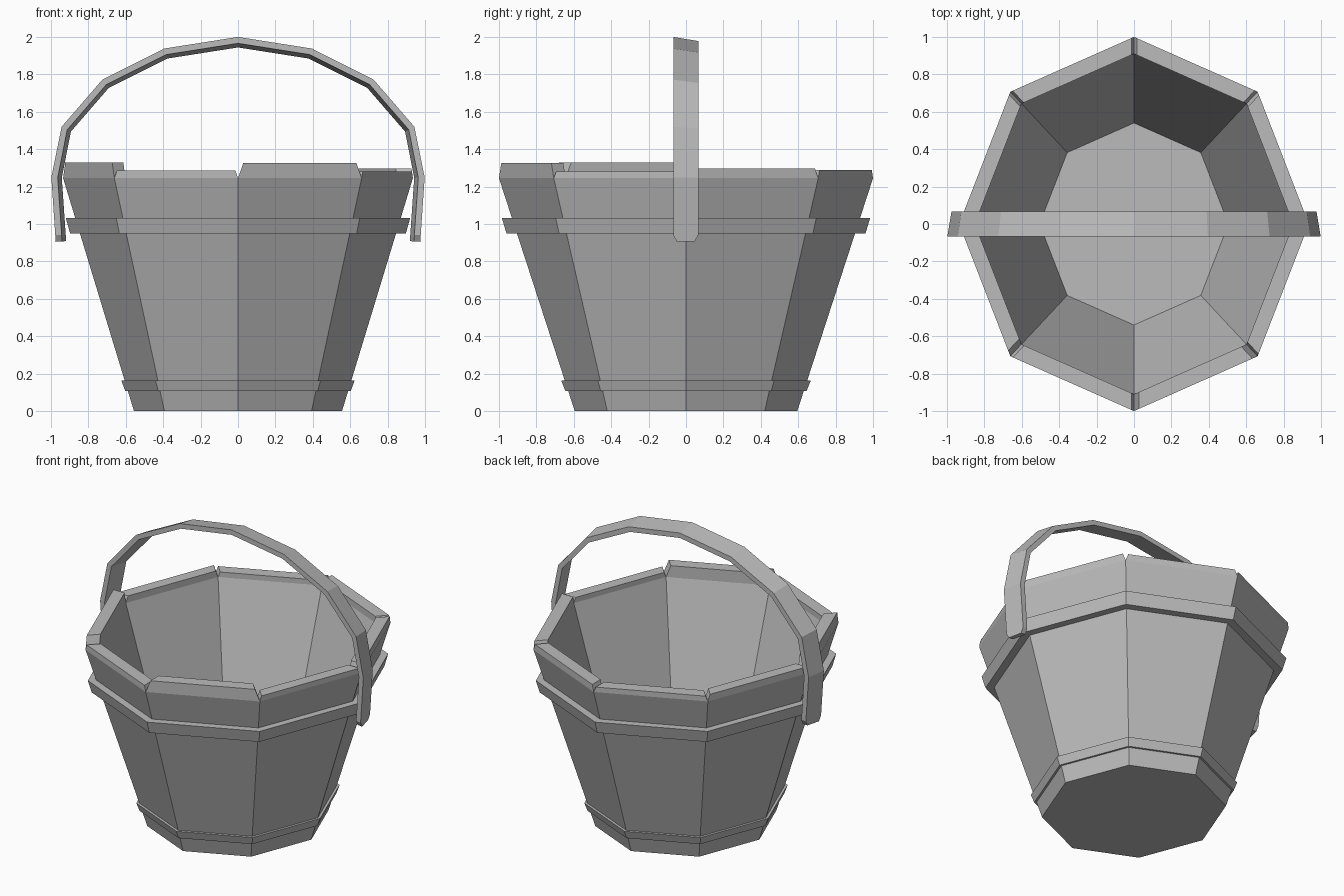
import bpy
import bmesh
from math import cos, sin, pi
from mathutils import Vector

cube = bpy.data.objects.get("Cube")
if cube:
    bpy.data.objects.remove(cube, do_unlink=True)

SIDES = 8
SQUASH = 0.935   # the bucket is slightly narrower across x

grey = bpy.data.materials.new("plain grey")
grey.use_nodes = True
grey.diffuse_color = (0.5, 0.5, 0.5, 1)
bsdf = next(n for n in grey.node_tree.nodes if n.type == 'BSDF_PRINCIPLED')
bsdf.inputs["Base Color"].default_value = (0.5, 0.5, 0.5, 1)


def finish(name, bm):
    bmesh.ops.recalc_face_normals(bm, faces=bm.faces)
    mesh = bpy.data.meshes.new(name)
    bm.to_mesh(mesh)
    bm.free()
    mesh.materials.append(grey)
    obj = bpy.data.objects.new(name, mesh)
    bpy.context.collection.objects.link(obj)
    return obj


def ring(bm, radius, z):
    return [bm.verts.new((radius * SQUASH * cos(2 * pi * i / SIDES),
                          radius * sin(2 * pi * i / SIDES), z))
            for i in range(SIDES)]


def bridge(bm, a, b):
    n = len(a)
    for i in range(n):
        j = (i + 1) % n
        bm.faces.new((a[i], a[j], b[j], b[i]))


# Bucket: leaning octagonal wall, floor and uneven stave tops
RIM = 1.245
stave_tops = [1.297, 1.29, 1.28, 1.29, 1.33, 1.285, 1.325, 1.28]
bm = bmesh.new()
base = ring(bm, 0.595, 0)
outer = ring(bm, 1.0, RIM)
inner = ring(bm, 0.91, RIM)
floor = ring(bm, 0.54, 0.1)
bm.faces.new(base)
bm.faces.new(floor)
bridge(bm, base, outer)
bridge(bm, floor, inner)
for i, top in enumerate(stave_tops):
    j = (i + 1) % SIDES
    corners = [outer[i], outer[j], inner[j], inner[i]]
    rise = top - RIM
    along = (outer[j].co - outer[i].co).normalized() * rise * 0.38
    up = Vector((0, 0, rise))
    crown = [bm.verts.new(v.co + up + along * s)
             for v, s in zip(corners, (1, -1, -1, 1))]
    bridge(bm, corners, crown)
    bm.faces.new(crown)
finish("bucket", bm)


# Hoops around the wall
def hoop(name, low, high, r_low, r_high, depth):
    bm = bmesh.new()
    rings = [ring(bm, r_low, low), ring(bm, r_high, high),
             ring(bm, r_high - depth, high), ring(bm, r_low - depth, low)]
    for k in range(4):
        bridge(bm, rings[k], rings[(k + 1) % 4])
    finish(name, bm)


hoop("upper_hoop", 0.95, 1.033, 0.96, 0.985, 0.075)
hoop("lower_hoop", 0.108, 0.163, 0.645, 0.667, 0.06)

# Handle: bent strap whose back edge sits slightly inside the front edge
half = [(0.975, 0.905), (0.977, 0.94), (0.998, 1.25), (0.943, 1.52),
        (0.725, 1.772), (0.395, 1.938)]
path = [Vector(p) for p in half] + [Vector((0, 2))]
path += [Vector((-x, z)) for x, z in reversed(half)]
bm = bmesh.new()
sections = []
last = len(path) - 1
for k, p in enumerate(path):
    t = (path[min(k + 1, last)] - path[max(k - 1, 0)]).normalized()
    inward = Vector((-t.y, t.x))
    trim = 0.02 if k in (0, last) else 0   # clipped corners at the tips
    section = []
    for y, depth in ((-0.068, 0), (0.066, 0.022), (0.066, 0.056), (-0.068, 0.034)):
        q = p + inward * depth
        section.append(bm.verts.new((q.x, y - trim if y > 0 else y + trim, q.y)))
    sections.append(section)
for a, b in zip(sections, sections[1:]):
    bridge(bm, a, b)
bm.faces.new(sections[0])
bm.faces.new(sections[-1])
finish("handle", bm)
